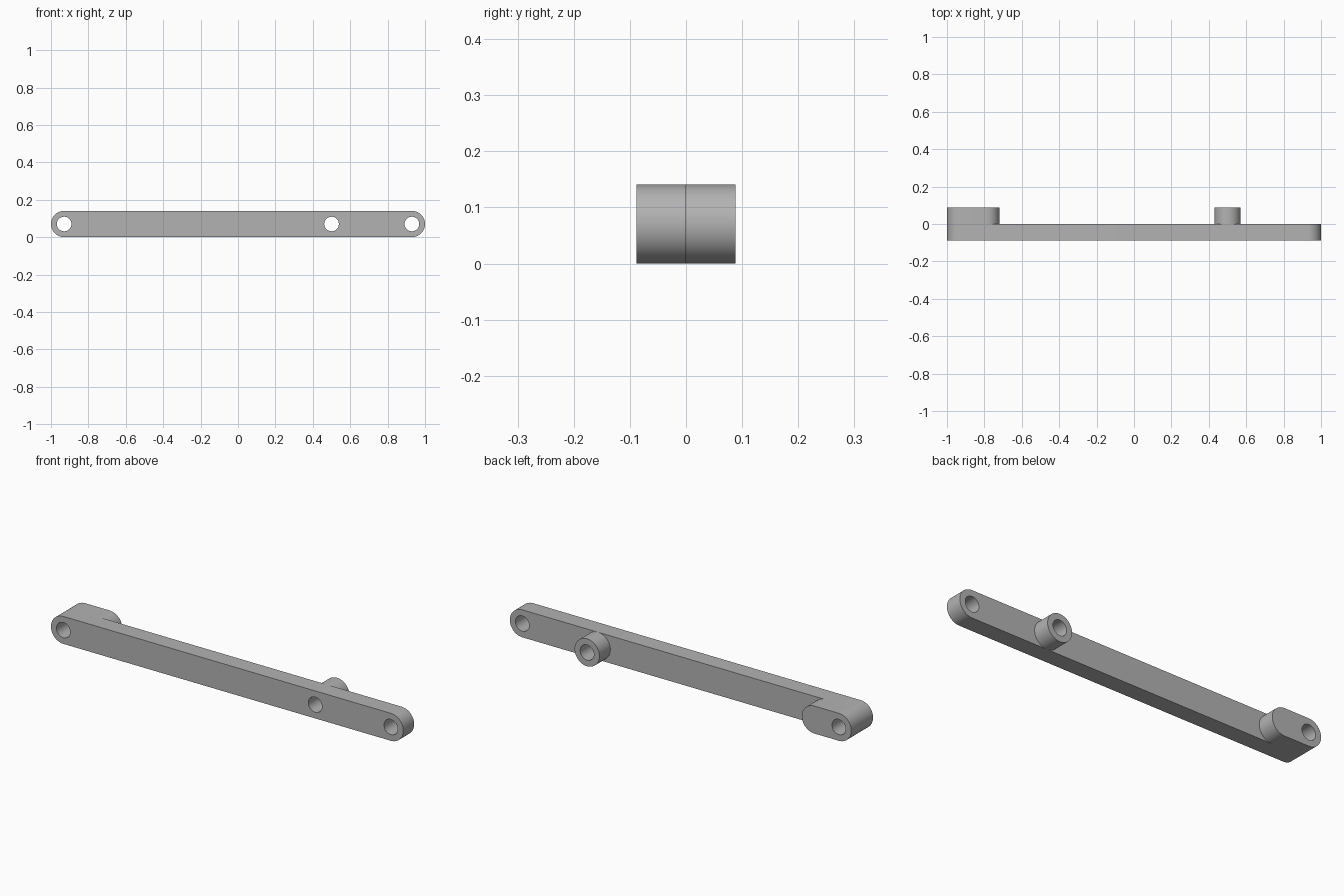
import bpy
import bmesh
from math import cos, sin, pi, radians

cube = bpy.data.objects.get("Cube")
if cube:
    bpy.data.objects.remove(cube)

RADIUS = 0.0705     # rounded ends, also the mid height of every part
HOLE = 0.039
DEPTH = 0.0885      # thickness of the bar and of the raised parts
SEGMENTS = 24

grey = bpy.data.materials.new("plain grey")
grey.use_nodes = True
colour = (0.45, 0.45, 0.45, 1)
grey.diffuse_color = colour
grey.node_tree.nodes["Principled BSDF"].inputs["Base Color"].default_value = colour


def arc(x, radius, start, sweep, count):
    """Points (x, z) along an arc about the centre line."""
    return [(x + radius * cos(start + sweep * i / count),
             RADIUS + radius * sin(start + sweep * i / count)) for i in range(count + 1)]


def link_part(name, left_x, right_x, front_y, holes):
    """Round-ended plate between two end centres, pierced front to back."""
    outline = (arc(right_x, RADIUS, -pi / 2, pi, SEGMENTS)
               + arc(left_x, RADIUS, pi / 2, pi, SEGMENTS))
    if left_x == right_x:
        outline = arc(left_x, RADIUS, 0, 2 * pi, 2 * SEGMENTS)[:-1]
    loops = [outline] + [arc(x, HOLE, 0, 2 * pi, 2 * SEGMENTS)[:-1] for x in holes]

    bm = bmesh.new()
    for loop in loops:
        verts = [bm.verts.new((x, front_y, z)) for x, z in loop]
        for a, b in zip(verts, verts[1:] + verts[:1]):
            bm.edges.new((a, b))
    bmesh.ops.triangle_fill(bm, edges=bm.edges[:], use_beauty=True, normal=(0, -1, 0))
    result = bmesh.ops.extrude_face_region(bm, geom=bm.faces[:], use_keep_orig=True)
    moved = [v for v in result["geom"] if isinstance(v, bmesh.types.BMVert)]
    bmesh.ops.translate(bm, verts=moved, vec=(0, DEPTH, 0))
    bmesh.ops.recalc_face_normals(bm, faces=bm.faces[:])

    mesh = bpy.data.meshes.new(name)
    bm.to_mesh(mesh)
    bm.free()
    mesh.materials.append(grey)
    part = bpy.data.objects.new(name, mesh)
    bpy.context.collection.objects.link(part)
    bpy.ops.object.select_all(action="DESELECT")
    part.select_set(True)
    bpy.context.view_layer.objects.active = part
    bpy.ops.object.shade_smooth_by_angle(angle=radians(30))


END = 1 - RADIUS
# Long bar with three holes
link_part("bar", -END, END, -DEPTH, (-END, 0.5, END))
# Raised pad behind the right end
link_part("end_pad", -END, -0.79, 0, (-END,))
# Round boss behind the middle hole
link_part("boss", 0.5, 0.5, 0, (0.5,))
